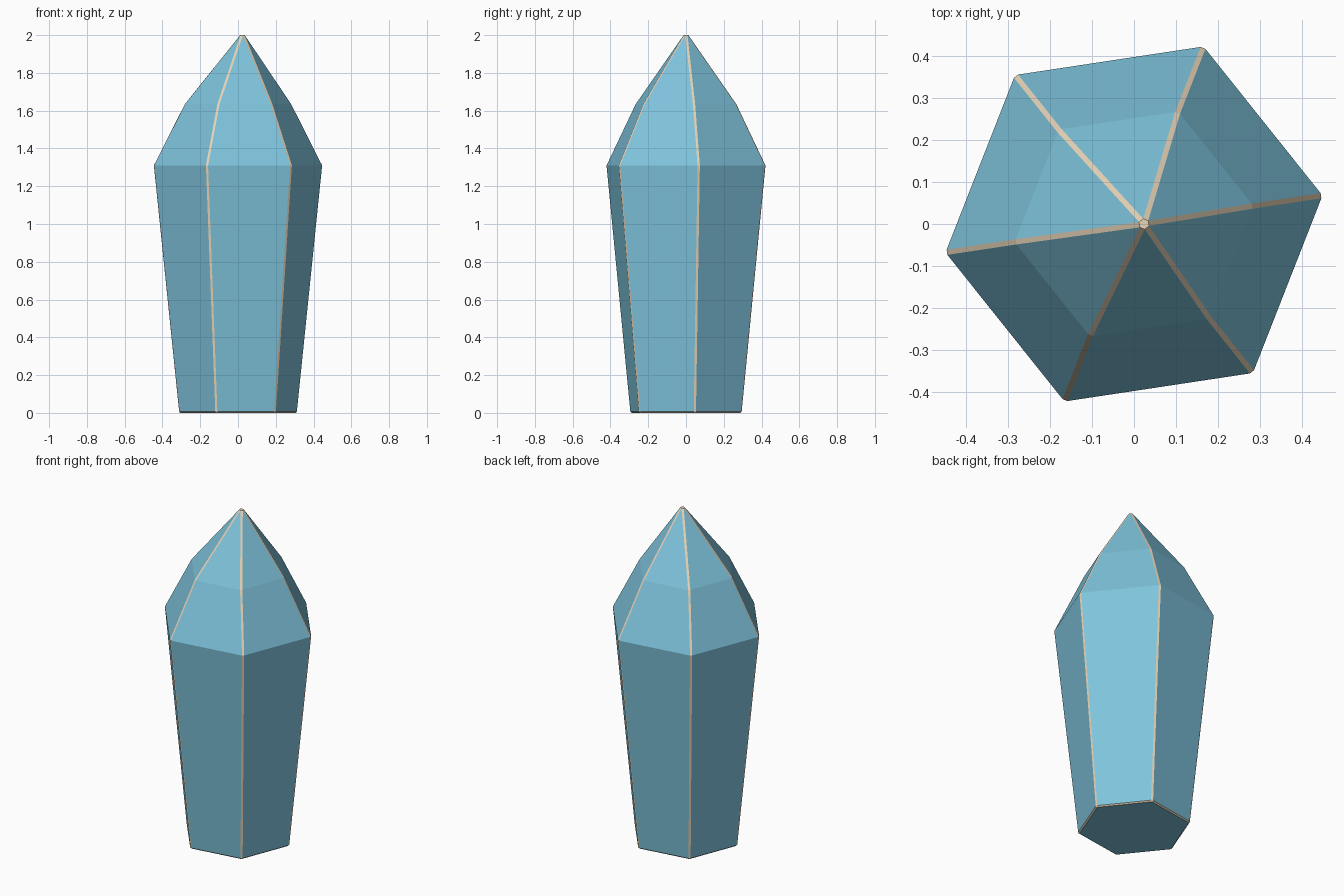
import bpy, bmesh
from math import cos, sin, radians

if "Cube" in bpy.data.objects:
    bpy.data.objects.remove(bpy.data.objects["Cube"])

SIDES = 6
TURN = radians(8.6)


def material(name, color):
    m = bpy.data.materials.new(name)
    m.diffuse_color = color
    m.use_nodes = True
    m.node_tree.nodes["Principled BSDF"].inputs["Base Color"].default_value = m.diffuse_color
    return m


bm = bmesh.new()


def ring(radius, z):
    return [bm.verts.new((radius * cos(TURN + radians(60 * i)),
                          radius * sin(TURN + radians(60 * i)), z))
            for i in range(SIDES)]


# Base, shoulder and crown rings, closed by an off-centre tip
rings = [ring(0.317, 0.0), ring(0.453, 1.31), ring(0.287, 1.635)]
tip = bm.verts.new((0.025, 0.0, 2.01))
bm.faces.new(rings[0][::-1])
for i in range(SIDES):
    j = (i + 1) % SIDES
    for low, high in zip(rings, rings[1:]):
        bm.faces.new((low[i], low[j], high[j], high[i]))
    bm.faces.new((rings[2][i], rings[2][j], tip))

# Pale worn strips along the long ridges and around the base
level = [e for e in bm.edges
         if abs(e.verts[0].co.z - e.verts[1].co.z) < 0.01 and e.verts[0].co.z > 0.1]
ridges = [e for e in bm.edges if e not in level]
bmesh.ops.bevel(bm, geom=ridges, offset=0.007, offset_type='OFFSET',
                segments=1, profile=0.5, affect='EDGES', material=1,
                clamp_overlap=True)

# Small flat at the tip, level at full height
for v in bm.verts:
    if v.co.z > 1.9:
        v.co.z = 2.0

bmesh.ops.recalc_face_normals(bm, faces=bm.faces)
mesh = bpy.data.meshes.new("crystal")
bm.to_mesh(mesh)
bm.free()
mesh.materials.append(material("crystal_blue", (0.21, 0.55, 0.72, 1)))
mesh.materials.append(material("pale_edge", (0.80, 0.66, 0.48, 1)))
crystal = bpy.data.objects.new("crystal", mesh)
bpy.context.collection.objects.link(crystal)
